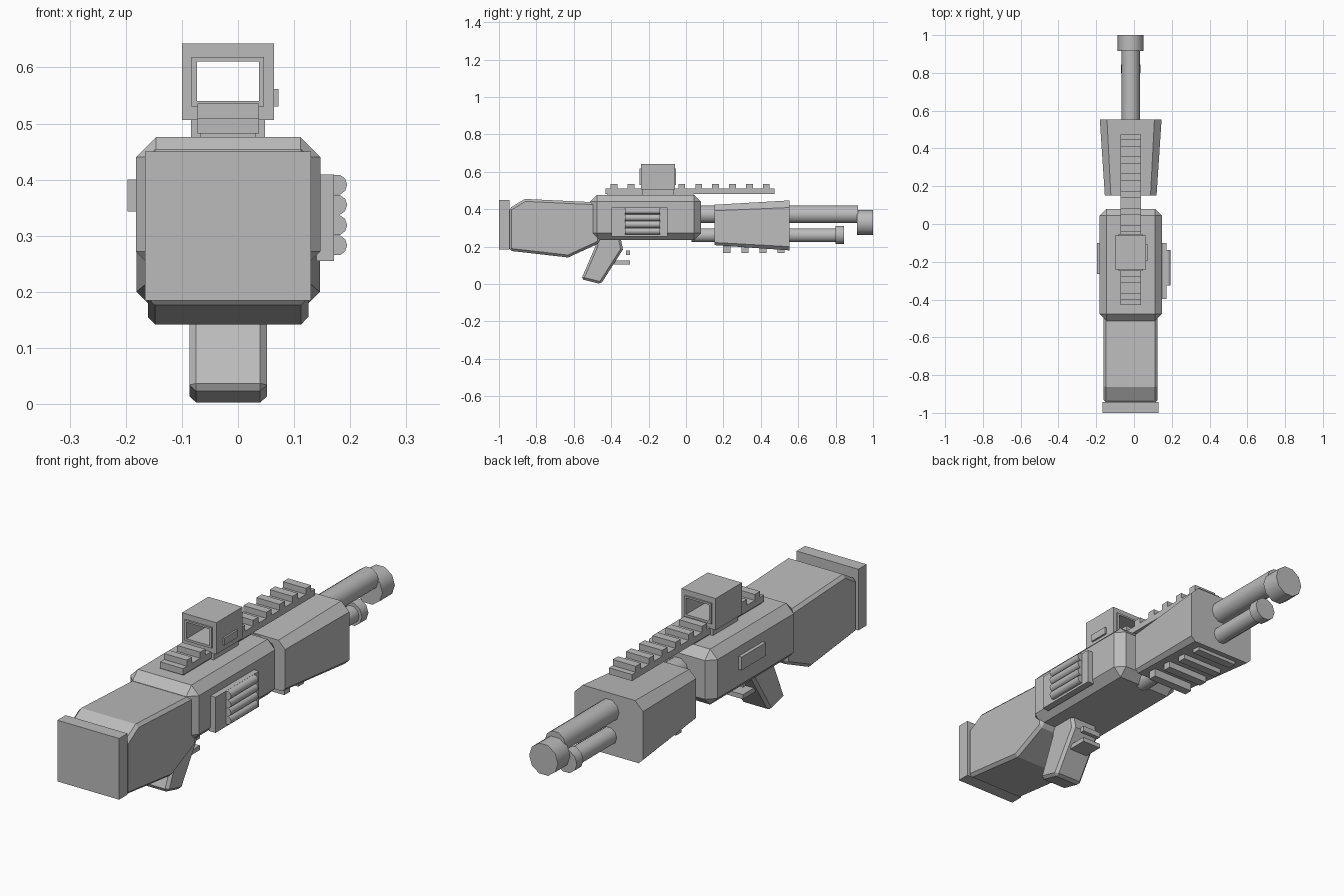
import bpy, bmesh, math
from mathutils import Vector

if "Cube" in bpy.data.objects:
    bpy.data.objects.remove(bpy.data.objects["Cube"])

CX = -0.0175  # centre line of the body

steel = bpy.data.materials.new("plain_grey")
steel.diffuse_color = (0.5, 0.5, 0.5, 1)
steel.use_nodes = True
steel.node_tree.nodes["Principled BSDF"].inputs["Base Color"].default_value = steel.diffuse_color


def finish(name, bm, bevel=0):
    bmesh.ops.recalc_face_normals(bm, faces=bm.faces[:])
    me = bpy.data.meshes.new(name)
    bm.to_mesh(me)
    bm.free()
    ob = bpy.data.objects.new(name, me)
    bpy.context.collection.objects.link(ob)
    me.materials.append(steel)
    if bevel:
        m = ob.modifiers.new("chamfer", 'BEVEL')
        m.width = bevel
        m.segments = 1
        m.limit_method = 'ANGLE'
        m.angle_limit = math.radians(50)
    return ob


def box(name, x, y, z, bevel=0):
    bm = bmesh.new()
    bmesh.ops.create_cube(bm, size=1)
    for v in bm.verts:
        v.co = Vector([(r[0] + r[1]) / 2 + c * (r[1] - r[0]) for r, c in zip((x, y, z), v.co)])
    return finish(name, bm, bevel)


def mid(half):
    return (CX - half, CX + half)


def prism(name, profile, half, bevel=0):
    """Side profile of (y, z) points extruded across the width."""
    bm = bmesh.new()
    f = bm.faces.new([bm.verts.new((CX - half, y, z)) for y, z in profile])
    new = bmesh.ops.extrude_face_region(bm, geom=[f])["geom"]
    for v in new:
        if isinstance(v, bmesh.types.BMVert):
            v.co.x += 2 * half
    return finish(name, bm, bevel)


def loft(name, rings):
    """Join closed rings of points and cap both ends."""
    bm = bmesh.new()
    rows = [[bm.verts.new(p) for p in ring] for ring in rings]
    n = len(rows[0])
    for a, b in zip(rows, rows[1:]):
        for i in range(n):
            bm.faces.new((a[i], a[(i + 1) % n], b[(i + 1) % n], b[i]))
    bm.faces.new(rows[0])
    bm.faces.new(rows[-1])
    return finish(name, bm)


def tube(name, x, z, r, y0, y1, sides=10):
    def ring(y):
        return [(x + r * math.cos(2 * math.pi * i / sides), y,
                 z + r * math.sin(2 * math.pi * i / sides)) for i in range(sides)]
    ob = loft(name, [ring(y0), ring(y1)])
    bpy.ops.object.select_all(action='DESELECT')
    bpy.context.view_layer.objects.active = ob
    ob.select_set(True)
    bpy.ops.object.shade_smooth_by_angle(angle=math.radians(50))
    return ob


def frame(name, outer_x, outer_z, inner_x, inner_z, y):
    """Rectangular frame open along y."""
    bm = bmesh.new()
    loops = []
    for (x, z) in ((outer_x, outer_z), (inner_x, inner_z)):
        for yy in y:
            loops.append([bm.verts.new(p) for p in ((x[0], yy, z[0]), (x[1], yy, z[0]),
                                                    (x[1], yy, z[1]), (x[0], yy, z[1]))])
    for a, b in ((0, 1), (1, 3), (3, 2), (2, 0)):
        for i in range(4):
            j = (i + 1) % 4
            bm.faces.new((loops[a][i], loops[a][j], loops[b][j], loops[b][i]))
    return finish(name, bm)


# Stock and butt pad
box("butt_pad", mid(0.148), (-1.0, -0.943), (0.185, 0.45))
prism("stock", [(-0.945, 0.405), (-0.862, 0.455), (-0.46, 0.436), (-0.46, 0.22),
                (-0.63, 0.142), (-0.945, 0.178)], 0.143, 0.013)

# Receiver
box("receiver", mid(0.1645), (-0.513, 0.08), (0.236, 0.476), 0.036)

# Grip and trigger parts
prism("grip", [(-0.56, 0.026), (-0.455, 0.0), (-0.337, 0.185), (-0.352, 0.26),
               (-0.475, 0.26), (-0.485, 0.2)], 0.069, 0.012)
box("trigger_guard", mid(0.045), (-0.40, -0.30), (0.105, 0.125))
box("trigger", mid(0.045), (-0.32, -0.30), (0.156, 0.18))


# Pump fore-end, flaring toward the muzzle
def pump_ring(y, half, z0, z1, top, low):
    return [(CX + x, y, z) for x, z in (
        (-half + low, z0), (half - low, z0), (half, z0 + low), (half, z1 - top),
        (half - top, z1), (-half + top, z1), (-half, z1 - top), (-half, z0 + low))]


loft("pump", [pump_ring(0.152, 0.137, 0.208, 0.424, 0.032, 0.014),
              pump_ring(0.553, 0.1635, 0.18, 0.447, 0.038, 0.02)])
for i in range(4):
    y = 0.218 + 0.0965 * i
    box(f"pump_rib_{i + 1}", mid(0.1), (y - 0.019, y + 0.019), (0.167, 0.22))

# Barrel, muzzle, magazine tube
tube("barrel", CX, 0.372, 0.049, 0.0, 0.92)
tube("muzzle", CX, 0.329, 0.069, 0.915, 1.0)
tube("magazine_tube", CX, 0.261, 0.038, 0.03, 0.81)
tube("magazine_cap", CX, 0.263, 0.051, 0.8, 0.845)

# Top rail with teeth
box("rail", mid(0.055), (-0.43, 0.473), (0.482, 0.51))
box("rail_base", mid(0.05), (-0.42, 0.04), (0.47, 0.484))
for i in range(10):
    y = -0.385 + 0.0905 * i
    box(f"rail_tooth_{i + 1}", mid(0.055), (y - 0.018, y + 0.018), (0.505, 0.536))

# Box sight with a rim at each end
win_x, win_z = (-0.073, 0.037), (0.54, 0.611)
box("sight_mount", mid(0.066), (-0.235, -0.065), (0.474, 0.51))
frame("sight_body", (-0.1, 0.064), (0.506, 0.643), win_x, win_z, (-0.24, -0.06))
for n, y in (("rear", (-0.248, -0.235)), ("front", (-0.065, -0.053))):
    frame(f"sight_rim_{n}", (-0.083, 0.046), (0.53, 0.619), win_x, win_z, y)
box("sight_button", (0.06, 0.072), (-0.195, -0.105), (0.53, 0.562))

# Shell holder on the right side
box("shell_plate", (0.14, 0.171), (-0.398, -0.1), (0.255, 0.409))
for i in range(4):
    tube(f"shell_{i + 1}", 0.176, 0.391 - 0.036 * i, 0.0185, -0.325, -0.138, 10)

# Plate on the left side
box("left_plate", (-0.197, -0.175), (-0.265, -0.1), (0.343, 0.4))
